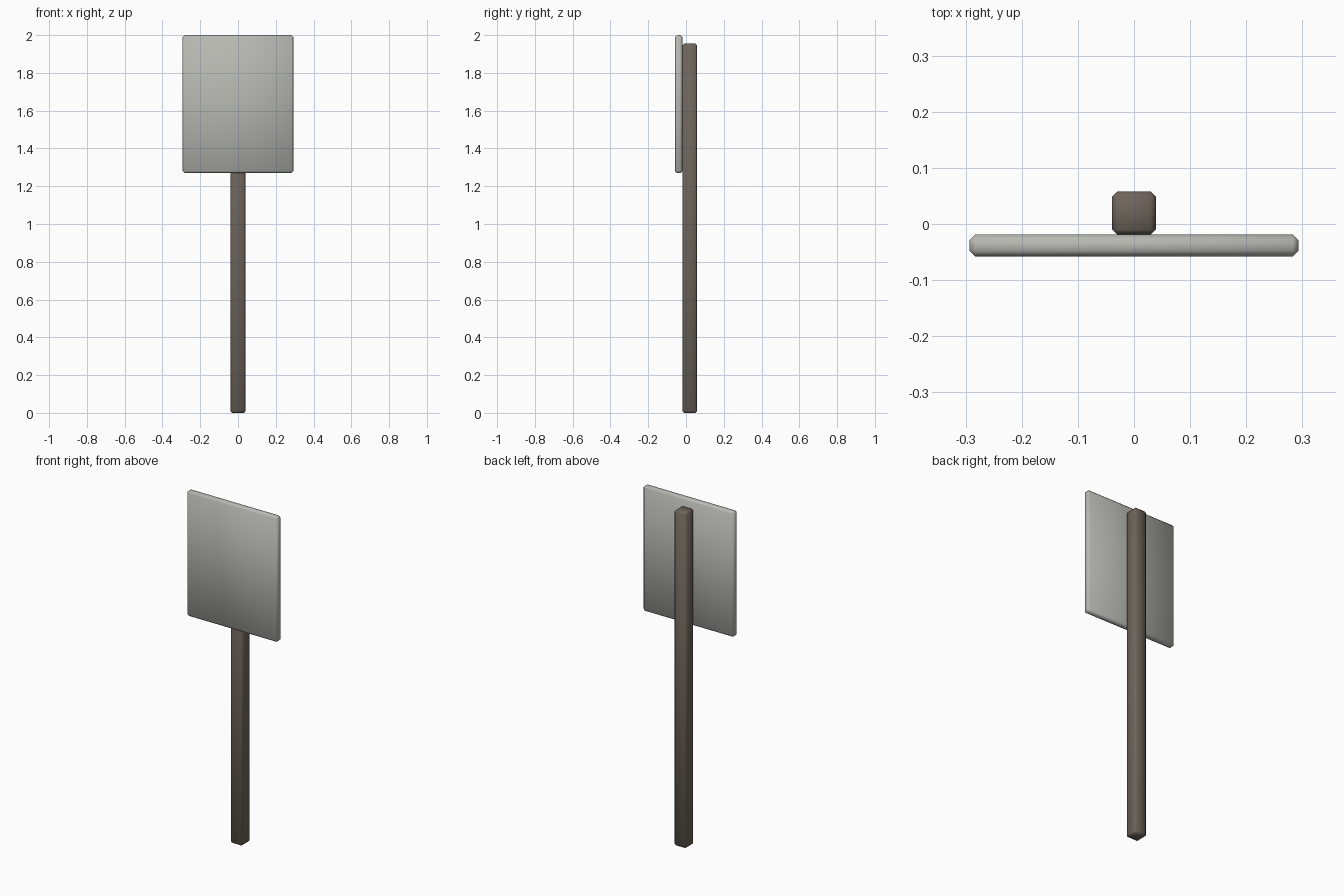
import bpy

if "Cube" in bpy.data.objects:
    bpy.data.objects.remove(bpy.data.objects["Cube"])


def material(name, color):
    mat = bpy.data.materials.new(name)
    mat.diffuse_color = (*color, 1)
    mat.use_nodes = True
    mat.node_tree.nodes["Principled BSDF"].inputs["Base Color"].default_value = mat.diffuse_color
    return mat


def rounded_box(name, low, high, bevel, mat):
    """Box between two corners with a single-segment softened edge."""
    center = [(a + b) / 2 for a, b in zip(low, high)]
    bpy.ops.mesh.primitive_cube_add(size=1, location=center)
    obj = bpy.context.object
    obj.name = name
    obj.scale = [b - a for a, b in zip(low, high)]
    bpy.ops.object.transform_apply(location=False, rotation=False, scale=True)
    mod = obj.modifiers.new("soft_edges", 'BEVEL')
    mod.width = bevel
    mod.segments = 1
    obj.data.materials.append(mat)
    bpy.ops.object.shade_smooth()
    return obj


grey = material("pale_grey", (0.48, 0.48, 0.45))
brown = material("weathered_brown", (0.155, 0.13, 0.105))

# Square post
rounded_box("post", (-0.039, -0.019, 0), (0.039, 0.058, 1.955), 0.009, brown)

# Blank board on the front of the post
rounded_box("sign_board", (-0.293, -0.058, 1.27), (0.293, -0.019, 2.0), 0.01, grey)
